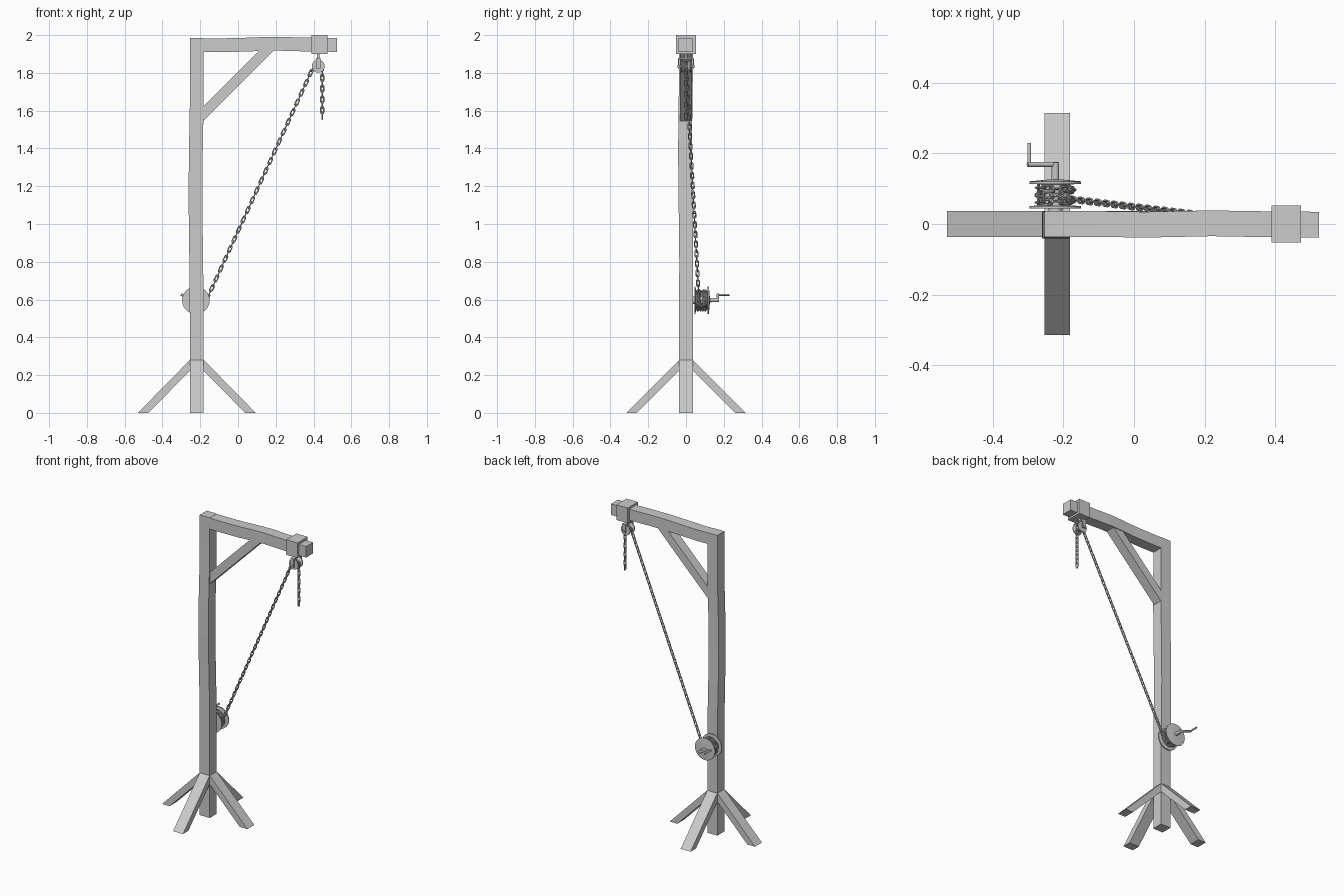
import bpy, bmesh, math
from mathutils import Vector, Matrix

if "Cube" in bpy.data.objects:
    bpy.data.objects.remove(bpy.data.objects["Cube"])

V = Vector
PX = -0.218          # post centre x
HW = 0.0365          # half width of the timber


def finish(name, bm, smooth=False):
    bmesh.ops.recalc_face_normals(bm, faces=bm.faces)
    me = bpy.data.meshes.new(name)
    bm.to_mesh(me)
    bm.free()
    ob = bpy.data.objects.new(name, me)
    bpy.context.collection.objects.link(ob)
    if smooth:
        bpy.context.view_layer.objects.active = ob
        ob.select_set(True)
        bpy.ops.object.shade_smooth_by_angle(angle=math.radians(40))
        ob.select_set(False)
    return ob


def skin(bm, rings, closed=False, caps=True):
    """Bridge a list of equal-length point rings with quads."""
    vs = [[bm.verts.new(p) for p in r] for r in rings]
    n, m = len(vs), len(vs[0])
    for i in range(n if closed else n - 1):
        a, b = vs[i], vs[(i + 1) % n]
        for j in range(m):
            k = (j + 1) % m
            bm.faces.new((a[j], a[k], b[k], b[j]))
    if caps and not closed:
        bm.faces.new(vs[0])
        bm.faces.new(vs[-1])


def box(name, lo, hi):
    bm = bmesh.new()
    c, s = (V(lo) + V(hi)) / 2, V(hi) - V(lo)
    bmesh.ops.create_cube(bm, size=1, matrix=Matrix.Translation(c) @ Matrix.Diagonal((*s, 1)))
    return finish(name, bm)


def prism(name, outline, half, spin=0):
    """Extrude an (r, z) outline sideways, spun about the post axis."""
    bm = bmesh.new()
    rot = Matrix.Translation((PX, 0, 0)) @ Matrix.Rotation(spin, 4, 'Z')
    skin(bm, [[rot @ V((r, y, z)) for r, z in outline] for y in (-half, half)])
    return finish(name, bm)


def lathe_y(name, cx, cz, profile, n=24):
    """Turn a (y, radius) profile around an axis along y."""
    bm = bmesh.new()
    ang = [2 * math.pi * i / n for i in range(n)]
    skin(bm, [[V((cx + r * math.cos(a), y, cz + r * math.sin(a))) for a in ang]
              for y, r in profile])
    return finish(name, bm, True)


def rod(name, a, b, r, n=10):
    bm = bmesh.new()
    a, b = V(a), V(b)
    m = Matrix.Translation((a + b) / 2) @ (b - a).to_track_quat('Z', 'Y').to_matrix().to_4x4()
    bmesh.ops.create_cone(bm, cap_ends=True, segments=n, radius1=r, radius2=r,
                          depth=(b - a).length, matrix=m)
    return finish(name, bm, True)


SQ = [(-1, -1), (1, -1), (1, 1), (-1, 1)]

# Slightly crooked post: z, x shift, y shift
bm = bmesh.new()
post = [(0, 0, 0), (0.28, 0, 0), (0.55, -0.001, 0), (0.8, -0.003, 0.001), (1.0, -0.006, -0.001),
        (1.2, -0.007, -0.004), (1.4, -0.005, -0.005), (1.6, -0.001, -0.003), (1.8, 0, 0), (1.985, 0, 0)]
skin(bm, [[V((PX + dx + HW * a, dy + HW * b, z)) for a, b in SQ] for z, dx, dy in post])
finish("post", bm)

# Slightly crooked beam: x, y shift, z centre
bm = bmesh.new()
beam = [(-0.2, 0, 1.947), (-0.1, 0, 1.946), (0.03, -0.002, 1.949), (0.13, 0, 1.953),
        (0.22, 0.002, 1.954), (0.33, 0, 1.951), (0.42, -0.001, 1.949), (0.525, -0.002, 1.948)]
skin(bm, [[V((x, dy + HW * a, z + HW * b)) for a, b in SQ] for x, dy, z in beam])
finish("beam", bm)

# Diagonal brace, four feet, collar on the beam
prism("brace", [(0.03, 1.542), (0.03, 1.618), (0.332, 1.92), (0.408, 1.92)], 0.032)
for i in range(4):
    reach = 0.312 if i % 2 == 0 else 0.315
    prism("foot_%d" % (i + 1), [(0.02, 0.28), (0.037, 0.28), (reach, 0), (reach - 0.056, 0), (0.02, 0.24)],
          0.0362, i * math.pi / 2)
box("beam_collar", (0.39, -0.053, 1.9), (0.473, 0.053, 2.0))

# Pulley with its hanger
QX, QZ = 0.425, 1.835
rod("hanger_stem", (QX, 0, 1.87), (QX, 0, 1.905), 0.007)
box("hanger_plate", (QX - 0.012, -0.043, 1.872), (QX + 0.012, 0.043, 1.88))
for s in (-1, 1):
    y0, y1 = sorted((s * 0.036, s * 0.043))
    box("hanger_cheek", (QX - 0.012, y0, 1.823), (QX + 0.012, y1, 1.876))
rod("pulley_axle", (QX, -0.046, QZ), (QX, 0.046, QZ), 0.006)
lathe_y("pulley_wheel", QX, QZ, [(-0.026, 0.012), (-0.026, 0.034), (-0.02, 0.034), (-0.009, 0.018),
                                 (0.009, 0.018), (0.02, 0.034), (0.026, 0.034), (0.026, 0.012)])

# Winch drum with flanges and crank
WX, WZ = -0.223, 0.596
lathe_y("winch_drum", WX, WZ, [(0.035, 0.02), (0.044, 0.02), (0.044, 0.073), (0.051, 0.073), (0.053, 0.04),
                               (0.112, 0.04), (0.114, 0.073), (0.121, 0.073), (0.126, 0.02)])
rod("crank_shaft", (WX, 0.11, WZ), (WX, 0.175, WZ + 0.002), 0.011)
rod("crank_arm", (WX + 0.008, 0.169, WZ), (-0.302, 0.169, 0.627), 0.007)
rod("crank_handle", (-0.297, 0.165, 0.625), (-0.297, 0.23, 0.625), 0.0055)

# Chain path: hanging end, over the pulley, down to the drum, wound round it
path = [V((QX + 0.021, 0, 1.557)), V((QX + 0.021, 0, QZ))]
for i in range(1, 17):
    a = math.radians(155) * i / 16
    path.append(V((QX + 0.022 * math.cos(a), 0, QZ + 0.022 * math.sin(a))))
turns, steps = 4, 200
for i in range(steps + 1):
    t = i / steps
    a = math.radians(-25) - 2 * math.pi * turns * t
    y = 0.082 + 0.021 * math.sin(2 * math.pi * t - 0.6)
    path.append(V((WX + 0.05 * math.cos(a), y, WZ + 0.05 * math.sin(a))))


def chain(name, pts, pitch=0.0285, half_len=0.0125, r=0.0075, wire=0.0032):
    bm = bmesh.new()
    dist = [0]
    for a, b in zip(pts, pts[1:]):
        dist.append(dist[-1] + (b - a).length)

    def at(d):
        i = 0
        while i < len(pts) - 2 and dist[i + 1] < d:
            i += 1
        return pts[i].lerp(pts[i + 1], (d - dist[i]) / (dist[i + 1] - dist[i]))

    for k in range(int(dist[-1] / pitch) - 1):
        d = (k + 0.6) * pitch
        p, q = at(d - pitch / 2), at(d + pitch / 2)
        t = (q - p).normalized()
        side = V((0, 1, 0))
        side = (side - t * side.dot(t)).normalized()
        up = t.cross(side)
        if k % 2:
            side, up = up, side
        rings = []
        for i in range(12):
            a = -math.pi / 2 + math.pi * (i % 6) / 5 + (math.pi if i > 5 else 0)
            out = t * math.cos(a) + side * math.sin(a)
            c = (p + q) / 2 + t * (half_len if i < 6 else -half_len) + out * r
            rings.append([c + (out * math.cos(b) + up * math.sin(b)) * wire
                          for b in (j * math.pi / 3 for j in range(6))])
        skin(bm, rings, closed=True)
    return finish(name, bm, True)


chain("chain", path)
